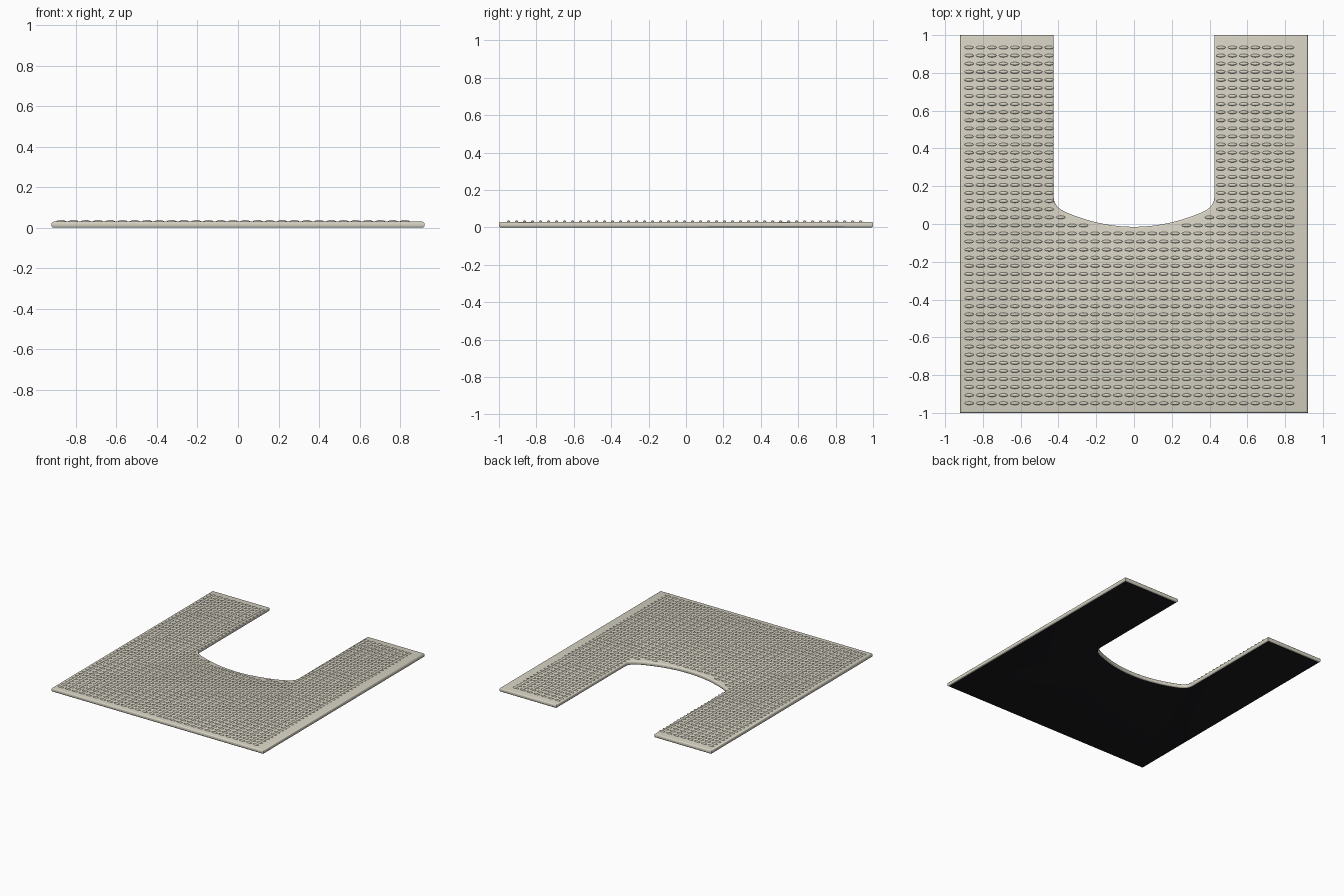
import bpy, bmesh
from mathutils import Matrix, Vector

if "Cube" in bpy.data.objects:
    bpy.data.objects.remove(bpy.data.objects["Cube"])

THICK = 0.03
HALF_W, CUT_W = 0.92, 0.425


def material(name, rgb):
    m = bpy.data.materials.new(name)
    m.diffuse_color = (*rgb, 1)
    m.use_nodes = True
    m.node_tree.nodes["Principled BSDF"].inputs["Base Color"].default_value = m.diffuse_color
    return m


def add_object(name, mesh):
    ob = bpy.data.objects.new(name, mesh)
    bpy.context.collection.objects.link(ob)
    return ob


def smooth(ob, angle):
    bpy.ops.object.select_all(action='DESELECT')
    ob.select_set(True)
    bpy.context.view_layer.objects.active = ob
    bpy.ops.object.shade_smooth_by_angle(angle=angle)


beige = material("beige_fabric", (0.68, 0.65, 0.55))
black = material("black_backing", (0.01, 0.01, 0.012))


# Right half of the cutout: shallow arc, then a tight corner into the straight arm
def arc_y(x):
    return -0.015 + 0.077 * (x / 0.36) ** 2


cut = [Vector((0.36 * i / 12, arc_y(0.36 * i / 12))) for i in range(13)]
p0, p1, p2 = Vector((0.36, 0.062)), Vector((CUT_W, 0.09)), Vector((CUT_W, 0.14))
for i in range(1, 9):
    t = i / 8
    cut.append(p0 * (1 - t) ** 2 + p1 * 2 * t * (1 - t) + p2 * t * t)

# U-shaped mat outline, counter-clockwise, mirrored about x = 0
right = [Vector((HALF_W, -1)), Vector((HALF_W, 1)), Vector((CUT_W, 1))] + cut[::-1]
outline = right + [Vector((-p.x, p.y)) for p in right[-2::-1]]

bm = bmesh.new()
base = bm.faces.new([bm.verts.new((p.x, p.y, 0)) for p in outline])
ext = bmesh.ops.extrude_face_region(bm, geom=[base], use_keep_orig=True)
bmesh.ops.translate(bm, vec=(0, 0, THICK),
                    verts=[g for g in ext["geom"] if isinstance(g, bmesh.types.BMVert)])
bmesh.ops.recalc_face_normals(bm, faces=bm.faces[:])
# Rounded rim along top and bottom edges
rim = [e for e in bm.edges if abs(e.verts[0].co.z - e.verts[1].co.z) < 1e-6]
bmesh.ops.bevel(bm, geom=rim, offset=0.01, segments=3, profile=0.5,
                affect='EDGES', clamp_overlap=True)
for f in bm.faces:
    f.material_index = 1 if f.normal.z < -0.99 else 0
mesh = bpy.data.meshes.new("mat_body")
bm.to_mesh(mesh)
bm.free()
mesh.materials.append(beige)
mesh.materials.append(black)
smooth(add_object("mat_body", mesh), 0.6)

# One oblong tuft, used as a template
bm = bmesh.new()
bmesh.ops.create_uvsphere(bm, u_segments=12, v_segments=8, radius=1,
                          matrix=Matrix.Diagonal((0.025, 0.009, 0.009, 1)))
low = [v for v in bm.verts if v.co.z < -0.005]
bmesh.ops.delete(bm, geom=low, context='VERTS')
bm.verts.index_update()
tuft_v = [v.co.copy() for v in bm.verts]
tuft_f = [[v.index for v in f.verts] for f in bm.faces]
bm.free()


# Grid of tufts, skipping the cutout
def inside_cut(x, y):
    ax = abs(x)
    return (ax < CUT_W + 0.02 and y > 0.1) or (ax < CUT_W and y > arc_y(ax) - 0.022)


verts, faces = [], []
for r in range(45):
    for c in range(29):
        x, y = -0.873 + 0.0606 * c, 0.934 - 0.0428 * r
        if inside_cut(x, y):
            continue
        n = len(verts)
        verts += [v + Vector((x, y, THICK - 0.001)) for v in tuft_v]
        faces += [[i + n for i in f] for f in tuft_f]
mesh = bpy.data.meshes.new("tufts")
mesh.from_pydata(verts, [], faces)
mesh.materials.append(beige)
smooth(add_object("tufts", mesh), 1.0)
